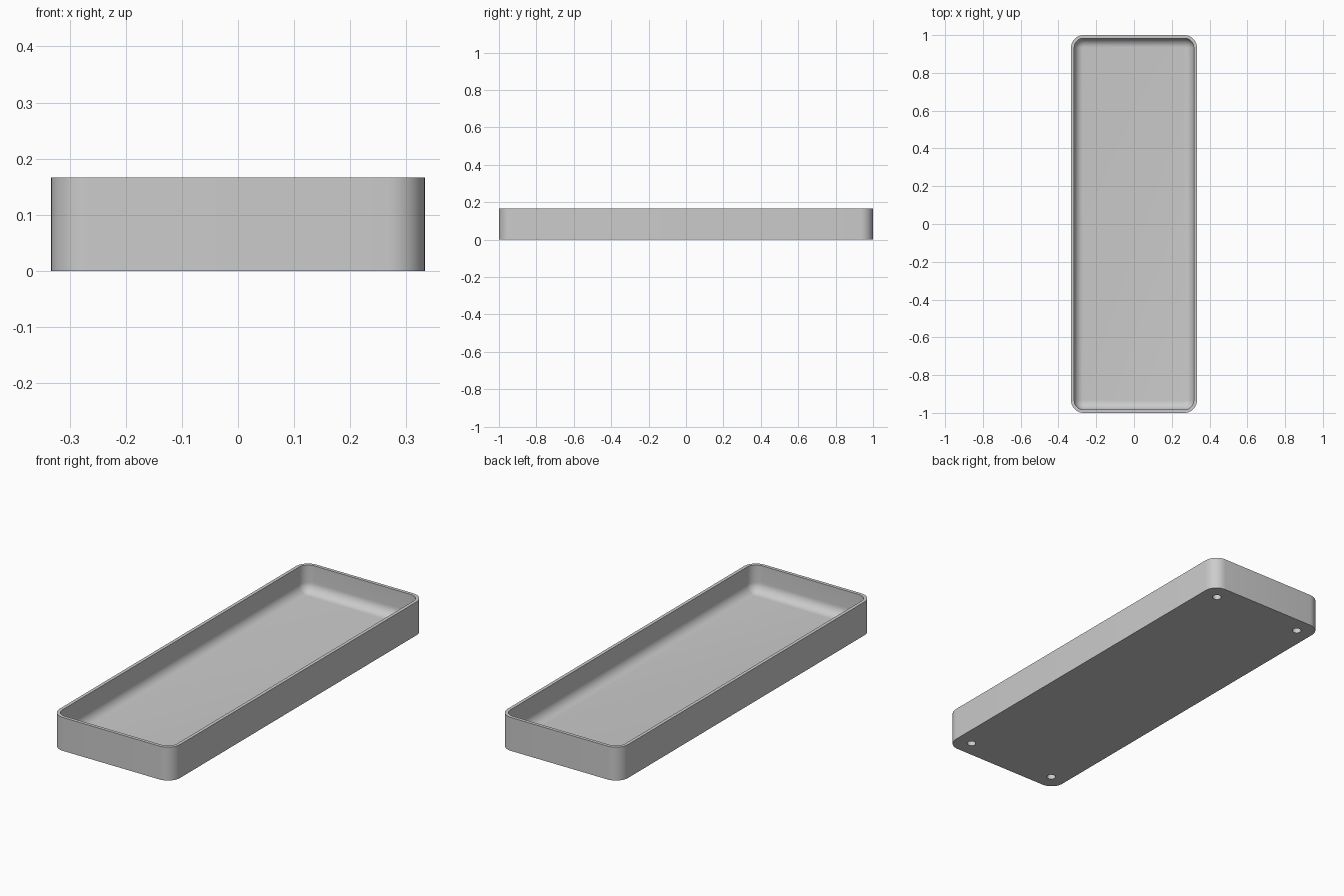
import bpy, bmesh, math

default = bpy.data.objects.get("Cube")
if default:
    bpy.data.objects.remove(default, do_unlink=True)

HALF_X, HALF_Y, HEIGHT = 1 / 3, 1.0, 1 / 6
CORNER, WALL, FLOOR, FILLET = 0.067, 0.0167, 0.033, 0.048
SEGMENTS = 10

grey = bpy.data.materials.new("plain grey")
grey.use_nodes = True
colour = (0.6, 0.6, 0.6, 1)
grey.diffuse_color = colour
grey.node_tree.nodes["Principled BSDF"].inputs["Base Color"].default_value = colour


def rounded_loop(bm, inset, z):
    """Ring of vertices around a rounded rectangle, inset from the outside."""
    radius = CORNER - inset
    ring = []
    for quarter, (sx, sy) in enumerate([(1, 1), (-1, 1), (-1, -1), (1, -1)]):
        for i in range(SEGMENTS + 1):
            a = (quarter + i / SEGMENTS) * math.pi / 2
            ring.append(bm.verts.new((sx * (HALF_X - CORNER) + radius * math.cos(a),
                                      sy * (HALF_Y - CORNER) + radius * math.sin(a), z)))
    return ring


# Wall section: outside, rim, inside, then the fillet down to the floor
section = [(0, 0), (0, HEIGHT), (WALL, HEIGHT)]
for i in range(SEGMENTS + 1):
    a = i / SEGMENTS * math.pi / 2
    section.append((WALL + FILLET * (1 - math.cos(a)),
                    FLOOR + FILLET * (1 - math.sin(a))))

bm = bmesh.new()
rings = [rounded_loop(bm, inset, z) for inset, z in section]
count = len(rings[0])
for low, high in zip(rings, rings[1:]):
    for i in range(count):
        j = (i + 1) % count
        bm.faces.new((low[i], low[j], high[j], high[i]))
bm.faces.new(rings[0][::-1])
bm.faces.new(rings[-1])
bmesh.ops.recalc_face_normals(bm, faces=bm.faces)
mesh = bpy.data.meshes.new("tray")
bm.to_mesh(mesh)
bm.free()
mesh.materials.append(grey)
tray = bpy.data.objects.new("tray", mesh)
bpy.context.collection.objects.link(tray)

# Four blind round holes in the underside
bm = bmesh.new()
for x in (-0.25, 0.25):
    for y in (-0.917, 0.917):
        made = bmesh.ops.create_cone(bm, cap_ends=True, segments=32, radius1=0.021,
                                     radius2=0.021, depth=0.05)
        bmesh.ops.translate(bm, verts=made["verts"], vec=(x, y, 0))
mesh = bpy.data.meshes.new("hole_cutter")
bm.to_mesh(mesh)
bm.free()
mesh.materials.append(grey)
cutter = bpy.data.objects.new("hole_cutter", mesh)
cutter.hide_render = True
bpy.context.collection.objects.link(cutter)

cut = tray.modifiers.new("underside holes", "BOOLEAN")
cut.operation = "DIFFERENCE"
cut.solver = "EXACT"
cut.object = cutter
bpy.ops.object.select_all(action="DESELECT")
bpy.context.view_layer.objects.active = tray
tray.select_set(True)
bpy.ops.object.modifier_apply(modifier=cut.name)
bpy.data.objects.remove(cutter, do_unlink=True)
bpy.ops.object.shade_smooth_by_angle(angle=math.radians(30))
